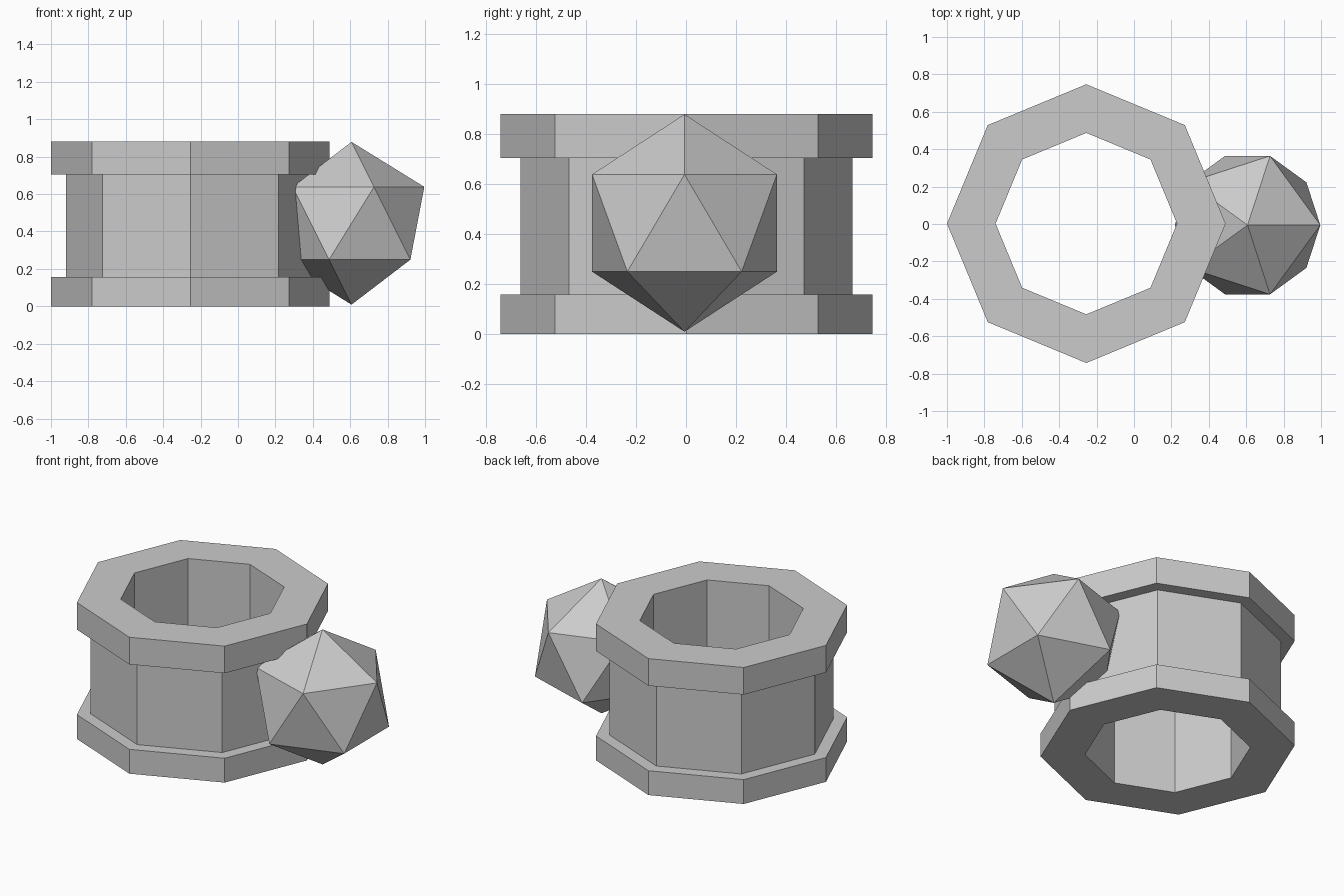
import bpy, bmesh, math
from mathutils import Matrix

if "Cube" in bpy.data.objects:
    bpy.data.objects.remove(bpy.data.objects["Cube"])


def finish(bm, name, location):
    bmesh.ops.recalc_face_normals(bm, faces=bm.faces[:])
    mesh = bpy.data.meshes.new(name)
    bm.to_mesh(mesh)
    bm.free()
    obj = bpy.data.objects.new(name, mesh)
    obj.location = location
    bpy.context.collection.objects.link(obj)
    return obj


def lathe(name, profile, sides, location):
    """Revolve a closed (radius, z) profile around z."""
    bm = bmesh.new()
    rings = []
    for i in range(sides):
        a = 2 * math.pi * i / sides
        rings.append([bm.verts.new((r * math.cos(a), r * math.sin(a), z)) for r, z in profile])
    n = len(profile)
    for i in range(sides):
        p, q = rings[i], rings[(i + 1) % sides]
        for j in range(n):
            k = (j + 1) % n
            bm.faces.new((p[j], q[j], q[k], p[k]))
    return finish(bm, name, location)


# Octagonal hollow collar with a wider flange at each end
R_FLANGE, R_BODY, R_BORE = 0.745, 0.665, 0.485
lathe("flanged_collar", [
    (R_BORE, 0), (R_FLANGE, 0), (R_FLANGE, 0.157), (R_BODY, 0.157),
    (R_BODY, 0.705), (R_FLANGE, 0.705), (R_FLANGE, 0.88), (R_BORE, 0.88),
], 8, (-0.255, 0.002, 0))

# Icosahedral stud, point up, with an upper-ring corner facing +x
bm = bmesh.new()
bmesh.ops.create_icosphere(bm, subdivisions=1, radius=0.435)
bm.verts.ensure_lookup_table()
corner = max((v for v in bm.verts if 0.05 < v.co.z < 0.4), key=lambda v: v.co.x)
turn = -math.atan2(corner.co.y, corner.co.x)
bmesh.ops.rotate(bm, verts=bm.verts[:], matrix=Matrix.Rotation(turn, 3, 'Z'))
finish(bm, "faceted_stud", (0.607, -0.006, 0.444))
